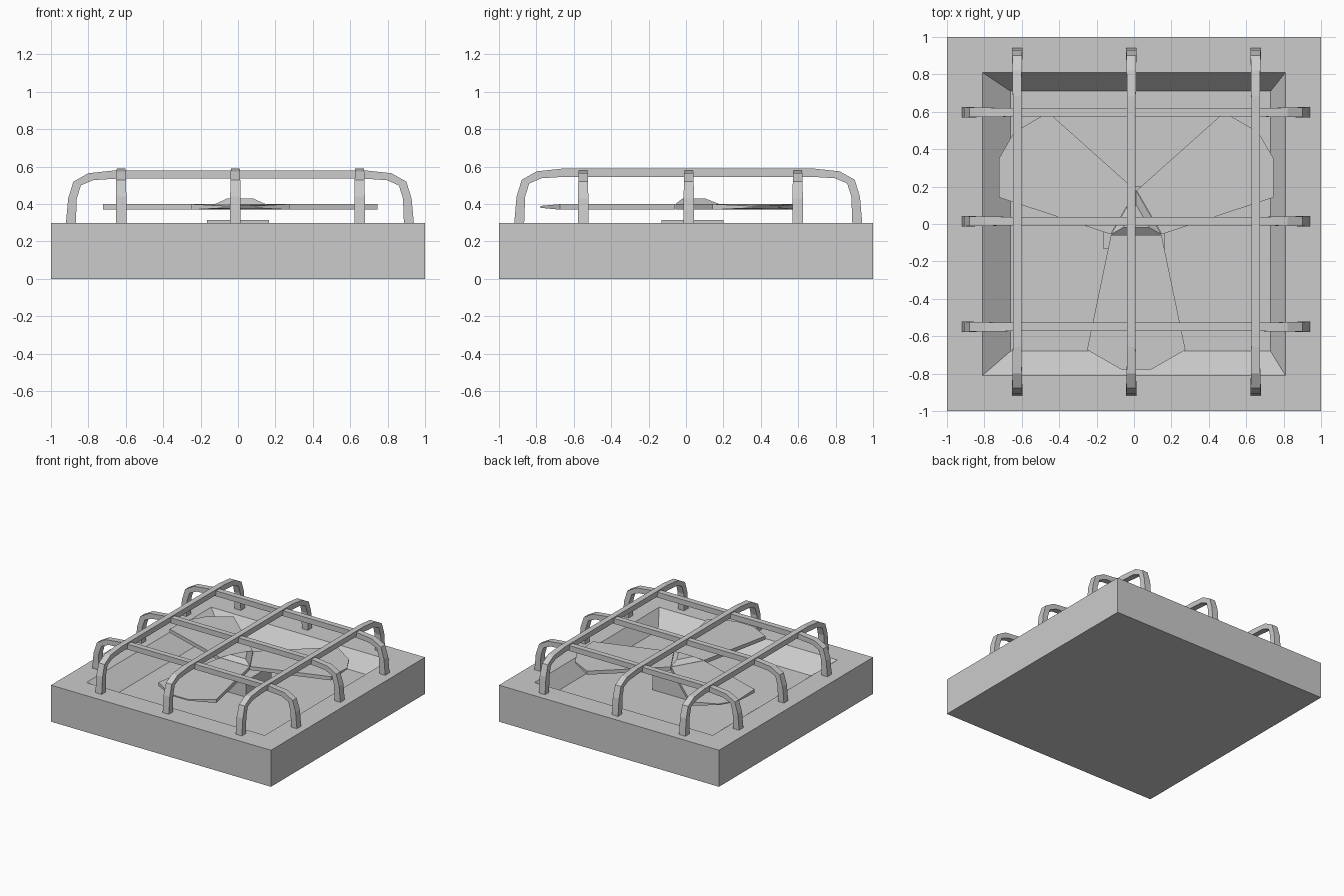
import bpy, bmesh
from math import radians
from mathutils import Matrix, Vector

if "Cube" in bpy.data.objects:
    bpy.data.objects.remove(bpy.data.objects["Cube"])


def loft(name, rings):
    """Skin equal-length rings of points and cap both ends."""
    bm = bmesh.new()
    loops = [[bm.verts.new(p) for p in r] for r in rings]
    n = len(loops[0])
    for a, b in zip(loops, loops[1:]):
        for i in range(n):
            j = (i + 1) % n
            bm.faces.new((a[i], a[j], b[j], b[i]))
    bm.faces.new(loops[0][::-1])
    bm.faces.new(loops[-1])
    bmesh.ops.recalc_face_normals(bm, faces=bm.faces)
    me = bpy.data.meshes.new(name)
    bm.to_mesh(me)
    bm.free()
    ob = bpy.data.objects.new(name, me)
    bpy.context.collection.objects.link(ob)
    return ob


def rect(x0, x1, y0, y1, z):
    return [(x0, y0, z), (x1, y0, z), (x1, y1, z), (x0, y1, z)]


# Square housing with a sloped recess
loft("housing", [rect(-1, 1, -1, 1, 0), rect(-1, 1, -1, 1, 0.3),
                 rect(-0.81, 0.81, -0.81, 0.81, 0.3),
                 rect(-0.66, 0.73, -0.68, 0.71, 0.18)])

# Motor block and shaft under the fan
loft("motor", [rect(-0.165, 0.165, -0.13, 0.2, 0.18),
               rect(-0.165, 0.165, -0.13, 0.2, 0.315)])
loft("shaft", [rect(-0.03, 0.01, -0.005, 0.035, z) for z in (0.31, 0.38)])

# Guard bars: (outer u, outer z, inner u, inner z, half width)
PROFILE = [(0.93, 0.30, 0.877, 0.30, 0.028), (0.918, 0.43, 0.872, 0.43, 0.028),
           (0.89, 0.52, 0.85, 0.50, 0.026), (0.81, 0.565, 0.785, 0.528, 0.025),
           (0.67, 0.58, 0.66, 0.536, 0.023)]


def guard_bar(name, offset, along_y):
    lift = 0.01 if along_y else 0
    sections = [(1, p) for p in PROFILE] + [(-1, p) for p in PROFILE[::-1]]
    rings = []
    for s, (uo, zo, ui, zi, w) in sections:
        k = lift if zo > 0.3 else 0
        ring = [(s * uo, -w, zo + k), (s * uo, w, zo + k),
                (s * ui, w, zi + k), (s * ui, -w, zi + k)]
        rings.append([(offset + v, u + 0.012, z) if along_y
                      else (u + 0.01, offset + v, z) for u, v, z in ring])
    loft(name, rings)


for i, y in enumerate((-0.55, 0.015, 0.597)):
    guard_bar(f"guard_bar_across_{i + 1}", y, False)
for i, x in enumerate((-0.625, -0.014, 0.65)):
    guard_bar(f"guard_bar_along_{i + 1}", x, True)

# Three fan blades, thinning at the tip
CENTRE = Matrix.Translation((0.012, 0.022, 0))
BLADE = [(0.135, -0.08, 0.37, 0.40), (0.263, -0.695, 0.37, 0.40),
         (0.08, -0.8, 0.38, 0.39)]
outline = BLADE + [(-x, y, a, b) for x, y, a, b in BLADE[::-1]]
for i in range(3):
    turn = CENTRE @ Matrix.Rotation(radians(120 * i), 4, 'Z')
    loft(f"fan_blade_{i + 1}",
         [[turn @ Vector((p[0], p[1], p[k])) for p in outline] for k in (2, 3)])


# Raised triangular hub
def triangle(r, z):
    return [CENTRE @ Matrix.Rotation(radians(90 + 120 * i), 4, 'Z') @ Vector((r, 0, z))
            for i in range(3)]


loft("fan_hub", [triangle(0.156, 0.37), triangle(0.156, 0.40), triangle(0.08, 0.43)])
